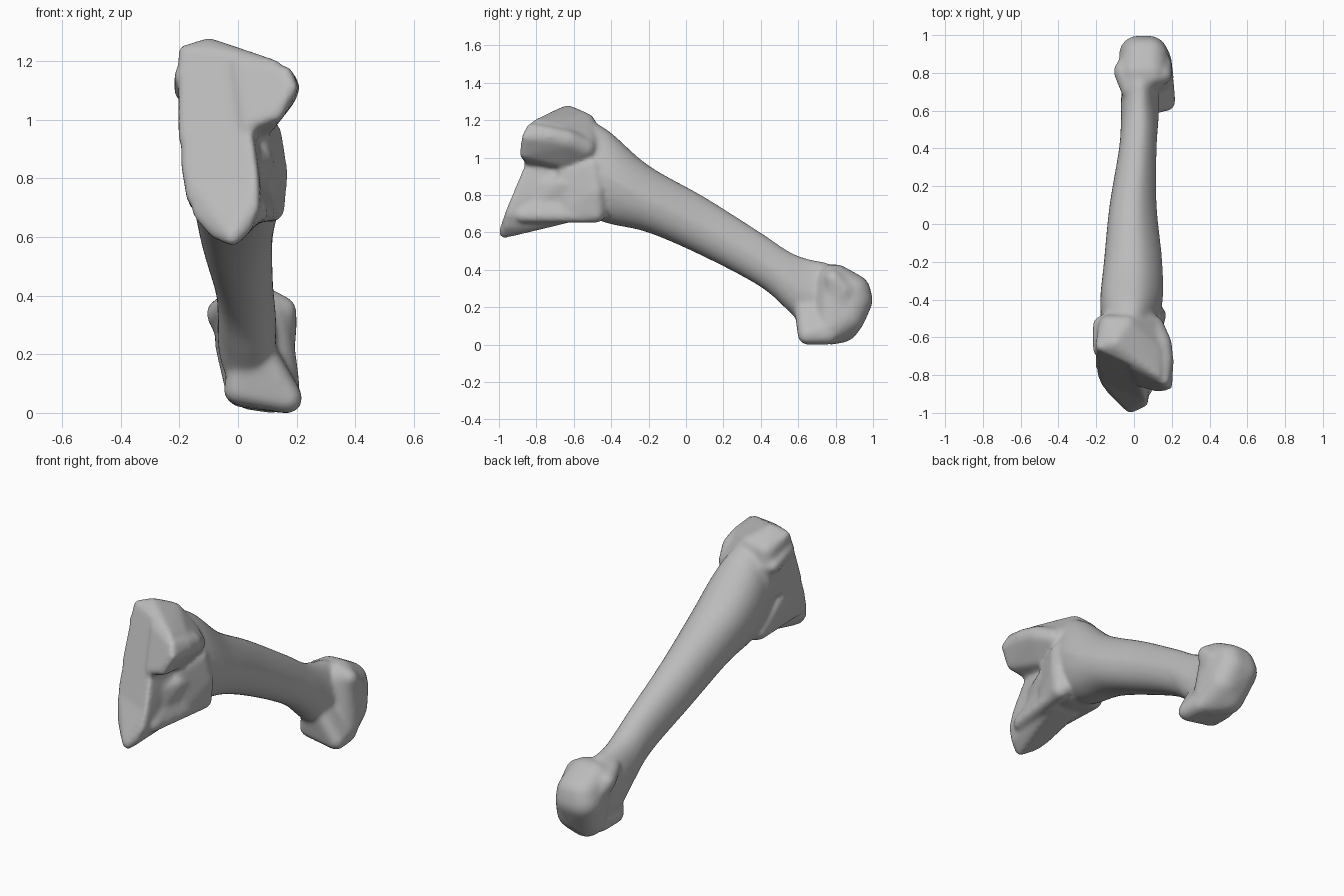
import bpy, bmesh
from math import sin, cos, pi, copysign
from mathutils import Matrix, Vector

old = bpy.data.objects.get("Cube")
if old:
    bpy.data.objects.remove(old, do_unlink=True)

bone_parts = bmesh.new()


def merge(part):
    """Add a finished closed part to the bone."""
    bmesh.ops.recalc_face_normals(part, faces=part.faces[:])
    scratch = bpy.data.meshes.new("scratch")
    part.to_mesh(scratch)
    part.free()
    bone_parts.from_mesh(scratch)
    bpy.data.meshes.remove(scratch)


def joint_depth(x, z):
    """Depth of the slanted joint face at the upper end."""
    return -1.18 - .42 * x + .36 * z


def hull(radius, body, rim=(), rim_radius=.015):
    """Convex body around equal balls, with an optional crisp rim on the joint face."""
    balls = [(point, radius) for point in body]
    balls += [((x, joint_depth(x, z), z), rim_radius) for x, z in rim]
    part = bmesh.new()
    for centre, size in balls:
        bmesh.ops.create_icosphere(part, subdivisions=3, radius=size,
                                   matrix=Matrix.Translation(centre))
    result = bmesh.ops.convex_hull(part, input=part.verts[:])
    inside = {item for item in result["geom_interior"] + result["geom_unused"]
              if isinstance(item, bmesh.types.BMVert)}
    bmesh.ops.delete(part, geom=list(inside), context="VERTS")
    merge(part)


def smooth_path(keys, steps=5):
    """Flowing curve through the key sections."""
    keys = [Vector(key) for key in keys]
    path = []
    for i in range(len(keys) - 1):
        start, end = keys[i], keys[i + 1]
        before, after = keys[max(i - 1, 0)], keys[min(i + 2, len(keys) - 1)]
        for step in range(steps):
            t = step / steps
            ease = t * t * (3 - 2 * t)
            path.append(start.lerp(end, ease)
                        + (end - before) / 2 * t * (1 - t) ** 2
                        - (after - start) / 2 * t * t * (1 - t))
    return path + [keys[-1]]


def loft(sections, sides=32, power=.9, slant=.3):
    """Tube through upright slices (y, z low, z high, x low, x high)."""
    part = bmesh.new()
    rings = []
    for y, bottom, top, right, left in sections:
        ring = []
        for i in range(sides):
            angle = 2 * pi * i / sides
            across, up = (copysign(abs(value) ** power, value)
                          for value in (cos(angle), sin(angle)))
            if across > 0 and up > 0:  # sloping upper flank
                across *= 1 - slant * up
            ring.append(part.verts.new(((left + right + across * (left - right)) / 2, y,
                                        (top + bottom + up * (top - bottom)) / 2)))
        rings.append(ring)
    for ring, following in zip(rings, rings[1:]):
        for i in range(sides):
            j = (i + 1) % sides
            part.faces.new((ring[i], ring[j], following[j], following[i]))
    part.faces.new(rings[0])
    part.faces.new(rings[-1])
    merge(part)


# Shaft
loft(smooth_path([(-.6, .73, 1.25, -.16, .1), (-.42, .66, 1.16, -.18, .15),
                  (-.2, .61, .97, -.16, .15), (.1, .48, .8, -.13, .12),
                  (.4, .32, .61, -.08, .12), (.55, .19, .51, -.07, .13),
                  (.65, .1, .47, -.07, .13), (.75, .08, .45, -.06, .13)]))

# Upper head behind the joint face
hull(.06, [(-.1, -.63, 1.23), (-.13, -.54, 1.18), (-.04, -.54, 1.19),
           (.07, -.53, 1.08), (-.12, -.5, .95), (.1, -.68, 1.14)],
     rim=[(-.19, 1.25), (-.05, 1.24), (.13, 1.2), (-.19, .95), (.04, .97)])

# Overhanging shelf
hull(.06, [(.15, -.72, 1.12), (.14, -.63, 1.1), (.1, -.54, 1.06),
           (.07, -.66, 1.01), (0, -.5, 1.08)],
     rim=[(.16, 1.17), (.18, 1.12), (.13, 1.03), (.03, .99), (0, 1.2)],
     rim_radius=.025)

# Lower plate of the joint face
hull(.05, [(.03, -.45, .98), (.04, -.48, .72), (-.12, -.48, .74)],
     rim=[(-.18, 1), (.03, 1), (.05, .87), (-.18, .86), (-.16, .74), (.06, .78)])
hull(.03, [(-.02, -.97, .61), (-.08, -.85, .65), (.03, -.76, .66),
           (.06, -.6, .7), (-.08, -.6, .71)],
     rim=[(-.16, .8), (-.14, .69), (-.08, .62), (.03, .64), (.06, .71), (.06, .79)])

# Side crest and swellings below the shelf
hull(.05, [(.1, -.5, .96), (.12, -.48, .83), (.11, -.48, .71),
           (.03, -.4, .8), (.06, -.64, .92), (.08, -.62, .73)])
hull(.04, [(.03, -.8, .86), (.08, -.66, .87), (.1, -.5, .84), (.04, -.8, .76)])
hull(.04, [(.06, -.87, .7), (.08, -.72, .7), (.11, -.5, .7), (.05, -.74, .78)])

# Side lip on the flat flank
hull(.04, [(-.18, -.66, 1.16), (-.18, -.53, 1.11), (-.1, -.48, 1.1), (-.12, -.55, 1.17)])

# Lower rounded head
hull(.1, [(.02, .9, .25), (.08, .9, .25), (.03, .89, .29), (.08, .89, .29),
          (.1, .86, .16), (.05, .83, .12), (.11, .78, .11),
          (.02, .8, .34), (.08, .8, .34)])

# Heel of the lower head
hull(.05, [(.17, .65, .06), (0, .65, .09), (.16, .76, .06), (.01, .77, .08),
           (.15, .82, .11), (.08, .66, .22), (.04, .62, .28)])

# Side knobs of the lower head
hull(.05, [(-.06, .81, .35), (-.02, .71, .38), (-.02, .88, .27), (.03, .74, .4)])
hull(.05, [(.15, .79, .36), (.15, .85, .3), (.09, .78, .39),
           (.12, .9, .25), (.14, .82, .18)])

# Fuse everything into one smooth bone
mesh = bpy.data.meshes.new("bone")
bone_parts.to_mesh(mesh)
bone_parts.free()
bone = bpy.data.objects.new("bone", mesh)
bpy.context.collection.objects.link(bone)
fuse = bone.modifiers.new("fuse", "REMESH")
fuse.mode, fuse.voxel_size = "VOXEL", .011
soften = bone.modifiers.new("soften", "SMOOTH")
soften.factor, soften.iterations = .5, 14
graph = bpy.context.evaluated_depsgraph_get()
fused = bpy.data.meshes.new_from_object(bone.evaluated_get(graph))
bone.modifiers.clear()
bone.data = fused
fused.name = "bone"

# Centre and stand on the ground
axes = list(zip(*(vert.co for vert in fused.vertices)))
low, high = Vector(map(min, axes)), Vector(map(max, axes))
middle = (low + high) / 2
fused.transform(Matrix.Translation((-middle.x, -middle.y, -low.z)))

# Material
grey = (.5, .5, .5, 1)
material = bpy.data.materials.new("bone grey")
material.use_nodes = True
material.diffuse_color = grey
material.node_tree.nodes["Principled BSDF"].inputs["Base Color"].default_value = grey
fused.materials.clear()
fused.materials.append(material)
bpy.context.view_layer.objects.active = bone
bone.select_set(True)
bpy.ops.object.shade_smooth_by_angle(angle=.9)
